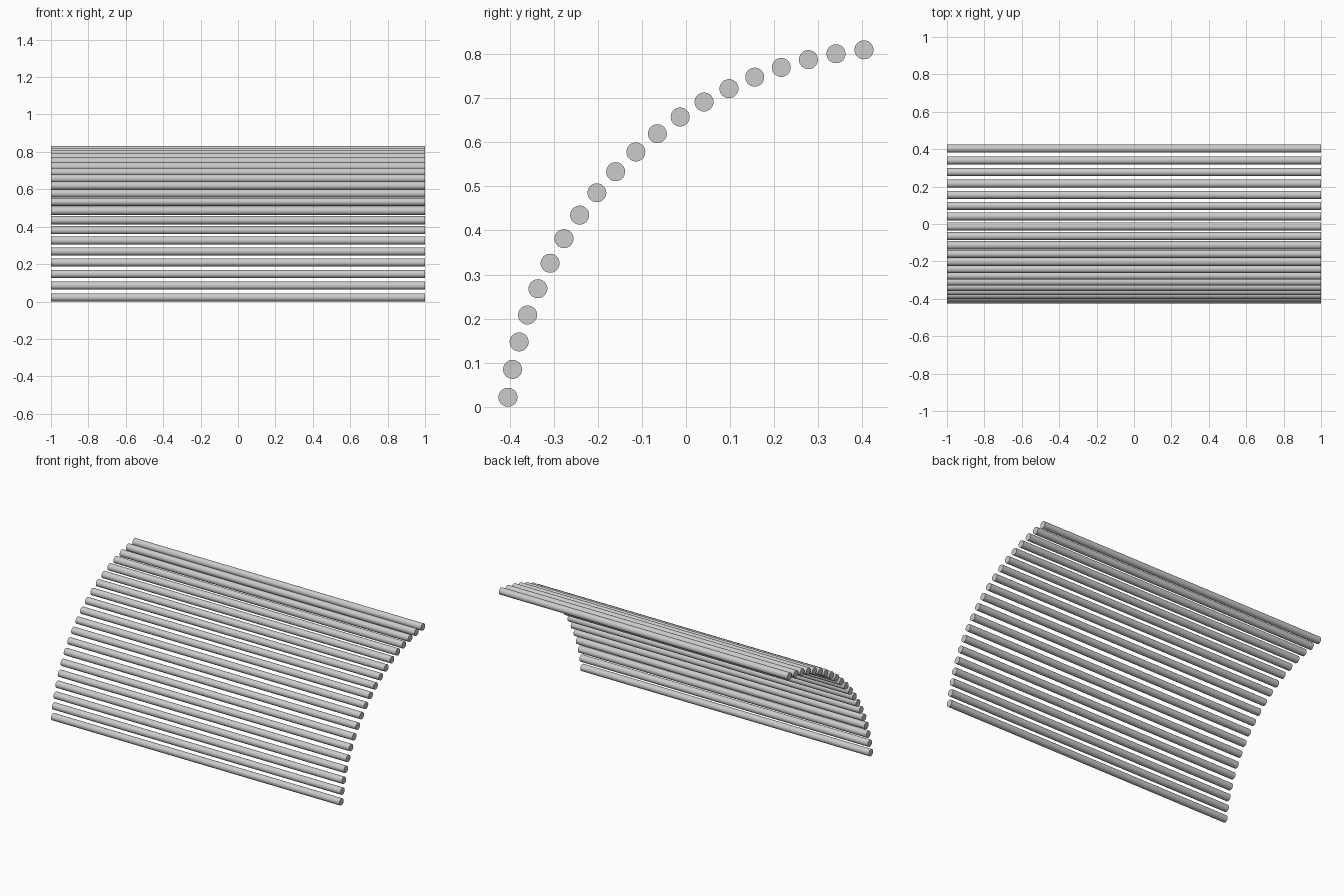
import bpy
from math import radians, cos, sin, pi

cube = bpy.data.objects.get("Cube")
if cube:
    bpy.data.objects.remove(cube)

ROD_COUNT = 20
ROD_RADIUS = 0.0215
ARC_RADIUS = 0.9085
ARC_Y, ARC_Z = 0.4975, -0.0943
START, END = radians(172.66), radians(95.94)

# Plain light grey for every rod
grey = bpy.data.materials.new("light_grey")
grey.use_nodes = True
colour = (0.6, 0.6, 0.6, 1)
grey.diffuse_color = colour
grey.node_tree.nodes["Principled BSDF"].inputs["Base Color"].default_value = colour


def add_rod(index):
    """One full-width rod at its place on the arc."""
    angle = START + (END - START) * index / (ROD_COUNT - 1)
    bpy.ops.mesh.primitive_cylinder_add(
        vertices=32, radius=ROD_RADIUS, depth=2,
        location=(0, ARC_Y + ARC_RADIUS * cos(angle), ARC_Z + ARC_RADIUS * sin(angle)),
        rotation=(0, pi / 2, 0))
    rod = bpy.context.object
    rod.name = f"rod_{index + 1}"
    rod.data.materials.append(grey)
    bpy.ops.object.shade_smooth_by_angle(angle=radians(30))


# Curved row of parallel rods, from the low front to the high back
for i in range(ROD_COUNT):
    add_rod(i)
